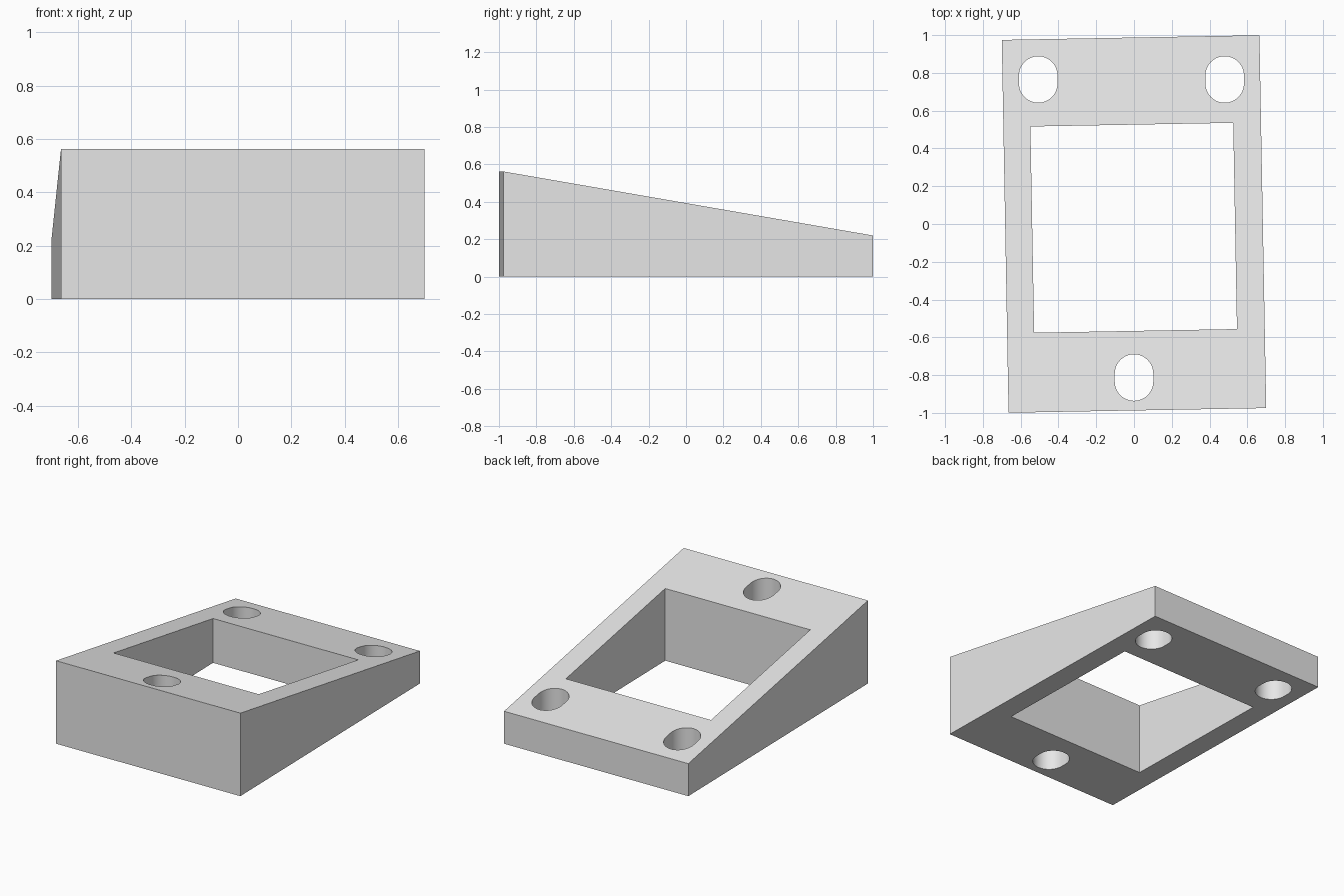
import bpy, bmesh, math

if "Cube" in bpy.data.objects:
    bpy.data.objects.remove(bpy.data.objects["Cube"])

TURN = math.radians(1.04)        # slight twist of the whole frame
HALF_W, HALF_L = 0.682, 0.987
FRONT_H, BACK_H = 0.562, 0.22

grey = bpy.data.materials.new("light_grey")
grey.diffuse_color = (0.8, 0.8, 0.8, 1)
grey.use_nodes = True
grey.node_tree.nodes["Principled BSDF"].inputs["Base Color"].default_value = grey.diffuse_color


def prism(name, outline, z0, z1, turn=0.0):
    """Extrude a 2D outline; z0 and z1 are functions of local y."""
    bm = bmesh.new()
    c, s = math.cos(turn), math.sin(turn)
    rings = [[bm.verts.new((x * c - y * s, x * s + y * c, z(y))) for x, y in outline]
             for z in (z0, z1)]
    bm.faces.new(rings[0][::-1])
    bm.faces.new(rings[1])
    n = len(outline)
    for i in range(n):
        j = (i + 1) % n
        bm.faces.new((rings[0][i], rings[0][j], rings[1][j], rings[1][i]))
    bmesh.ops.recalc_face_normals(bm, faces=bm.faces)
    mesh = bpy.data.meshes.new(name)
    bm.to_mesh(mesh)
    bm.free()
    mesh.materials.append(grey)
    ob = bpy.data.objects.new(name, mesh)
    bpy.context.collection.objects.link(ob)
    return ob


def rect(cx, cy, hx, hy):
    return [(cx - hx, cy - hy), (cx + hx, cy - hy), (cx + hx, cy + hy), (cx - hx, cy + hy)]


def slot(cx, cy, r=0.102, shift=0.021, n=24):
    """Upright oval: two half circles joined by short straight sides."""
    pts = []
    for side in (1, -1):
        for i in range(n + 1):
            a = math.pi * i / n
            pts.append((cx + side * r * math.cos(a), cy + side * (shift + r * math.sin(a))))
    return pts


def slope(y):
    return FRONT_H + (BACK_H - FRONT_H) * (y + HALF_L) / (2 * HALF_L)


# sloping block
wedge = prism("wedge_frame", rect(0, 0, HALF_W, HALF_L), lambda y: 0.0, slope, TURN)

# square window and three screw slots
low, high = (lambda y: -0.2), (lambda y: 1.0)
cutters = [prism("window_cutter", rect(-0.002, -0.02, 0.537, 0.546), low, high, TURN)]
for x, y in ((-0.507, 0.765), (0.48, 0.765), (0.0, -0.813)):
    cutters.append(prism("slot_cutter", slot(x, y), low, high))

bpy.context.view_layer.objects.active = wedge
wedge.select_set(True)
for cutter in cutters:
    mod = wedge.modifiers.new("cut", 'BOOLEAN')
    mod.operation, mod.solver, mod.object = 'DIFFERENCE', 'EXACT', cutter
    bpy.ops.object.modifier_apply(modifier=mod.name)
    bpy.data.objects.remove(cutter)

# smooth slot walls, sharp edges elsewhere
for ob in bpy.context.selected_objects:
    ob.select_set(ob == wedge)
bpy.ops.object.shade_smooth_by_angle(angle=math.radians(30))
